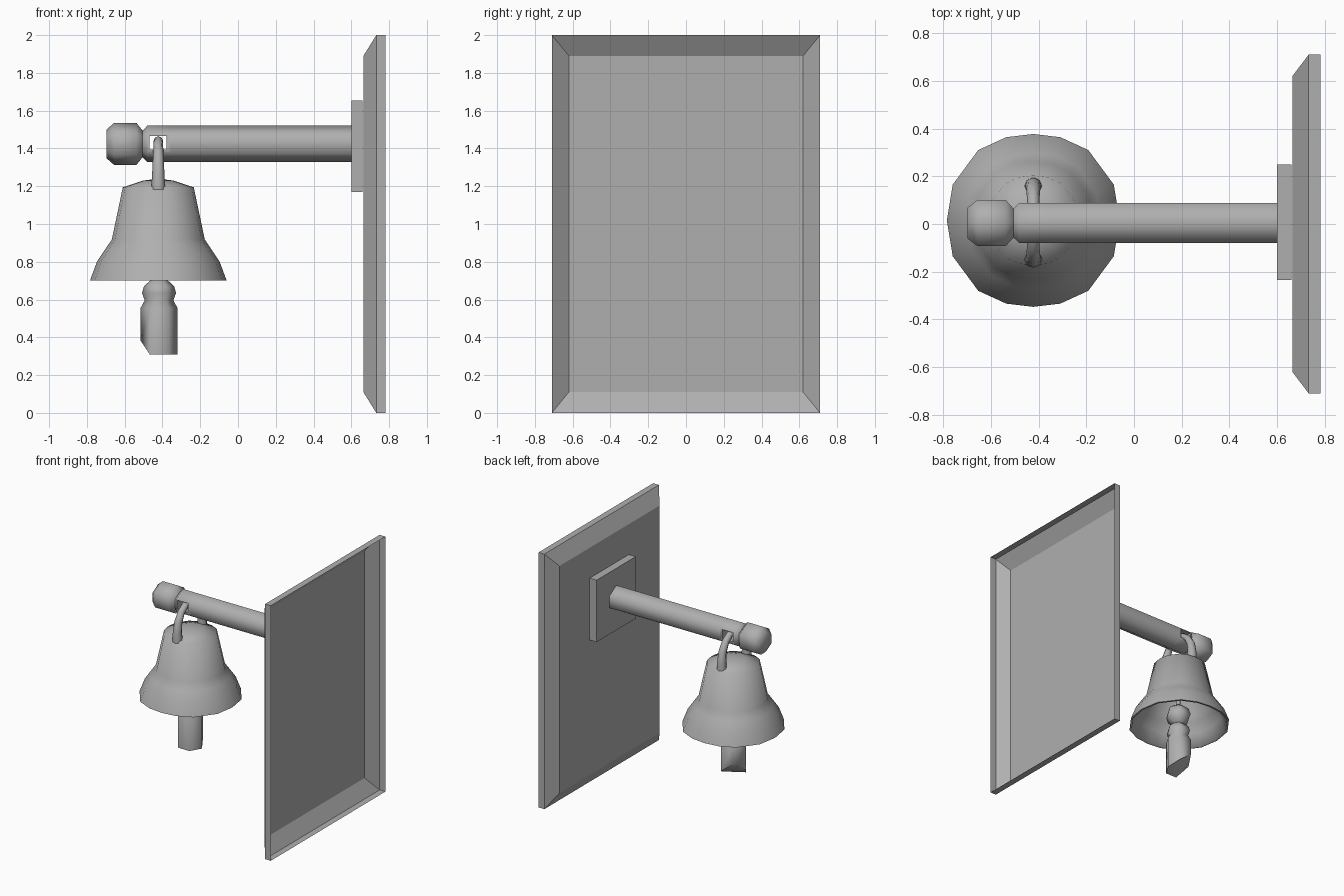
import bpy, bmesh
from math import sin, cos, radians
from mathutils import Matrix, Vector

old = bpy.data.objects.get("Cube")
if old:
    bpy.data.objects.remove(old, do_unlink=True)

TONE = (0.43, 0.43, 0.43, 1)
grey = bpy.data.materials.new("plain_grey")
grey.use_nodes = True
grey.diffuse_color = TONE
grey.node_tree.nodes["Principled BSDF"].inputs["Base Color"].default_value = TONE


def activate(obj):
    bpy.ops.object.select_all(action='DESELECT')
    obj.select_set(True)
    bpy.context.view_layer.objects.active = obj


def finish(name, bm, smooth=None):
    mesh = bpy.data.meshes.new(name)
    bm.to_mesh(mesh)
    bm.free()
    mesh.materials.append(grey)
    obj = bpy.data.objects.new(name, mesh)
    bpy.context.collection.objects.link(obj)
    if smooth:
        activate(obj)
        bpy.ops.object.shade_smooth_by_angle(angle=radians(smooth))
    return obj


def turned(profile, angles, place, bulge=0):
    """Sweep (radius, height) points around z, bulging on the diagonals."""
    bm = bmesh.new()
    rings = []
    for r, h in profile:
        ring = []
        for a in map(radians, angles):
            d = r * (1 + bulge * (1 - cos(4 * a)))
            ring.append(bm.verts.new((d * cos(a), d * sin(a), h)))
        rings.append(ring)
    n = len(angles)
    for low, high in zip(rings, rings[1:]):
        for i in range(n):
            j = (i + 1) % n
            bm.faces.new((low[i], low[j], high[j], high[i]))
    if profile[0][0] > 0:
        bm.faces.new(rings[0][::-1])
    if profile[-1][0] > 0:
        bm.faces.new(rings[-1])
    bmesh.ops.remove_doubles(bm, verts=bm.verts, dist=0.0005)
    bmesh.ops.transform(bm, matrix=place, verts=bm.verts)
    bmesh.ops.recalc_face_normals(bm, faces=bm.faces)
    return bm


def box(name, low, high):
    bm = bmesh.new()
    low, high = Vector(low), Vector(high)
    bmesh.ops.create_cube(bm, size=1, matrix=Matrix.Translation((low + high) / 2)
                          @ Matrix.Diagonal((*(high - low), 1)))
    return finish(name, bm)


HEX = range(0, 360, 60)
BELL_X = -0.422

# Wall panel: a thin dished tray, open towards the wall
bm = bmesh.new()
loops = []
for x, y, margin in ((0.782, 0.71, 0), (0.732, 0.71, 0), (0.664, 0.62, 0.11)):
    loops.append([bm.verts.new((x, sy * y, z)) for sy, z in
                  ((-1, margin), (1, margin), (1, 2 - margin), (-1, 2 - margin))])
for a, b in zip(loops, loops[1:]):
    for i in range(4):
        j = (i + 1) % 4
        bm.faces.new((a[i], a[j], b[j], b[i]))
bm.faces.new(loops[-1])
bmesh.ops.recalc_face_normals(bm, faces=bm.faces)
finish("wall_panel", bm)

# Square mount
box("mounting_block", (0.60, -0.235, 1.17), (0.66, 0.25, 1.655))

# Six-sided arm with knob, neck and slot
arm_profile = [(0.075, -0.697), (0.112, -0.655), (0.112, -0.538), (0.07, -0.505),
               (0.097, -0.48), (0.097, -0.355), (0.097, 0.61)]
place = Matrix.Translation((0, 0.004, 1.424)) @ Matrix.Rotation(radians(90), 4, 'Y')
arm = finish("arm", turned(arm_profile, HEX, place))
cutter = box("slot_cutter", (-0.468, -0.3, 1.395), (-0.378, 0.3, 1.467))
cutter.hide_render = True
slot = arm.modifiers.new("slot", 'BOOLEAN')
slot.operation = 'DIFFERENCE'
slot.object = cutter
activate(arm)
bpy.ops.object.modifier_apply(modifier="slot")
bpy.data.objects.remove(cutter, do_unlink=True)
activate(arm)
bpy.ops.object.shade_smooth_by_angle(angle=radians(65))

# Hollow bell with slightly uneven facets
quarter = (0, 24, 52, 72)
bell_angles = [side + a for side in (0, 180)
               for a in (*quarter, 90, *(180 - q for q in quarter[:0:-1]))]
bell_profile = [(0, 1.24), (0.08, 1.23), (0.188, 1.194), (0.246, 0.918), (0.282, 0.865),
                (0.325, 0.80), (0.362, 0.70)]
bell_profile += [(max(r - 0.015, 0), h - (0.02 if h > 1 else 0)) for r, h in bell_profile[:0:-1]]
bell_profile += [(0, 1.215)]
finish("bell", turned(bell_profile, bell_angles, Matrix.Translation((BELL_X, 0.015, 0)),
                      bulge=0.018), 75)

# Six-sided clapper with collar and ball, hung inside the bell
clapper_profile = [(0.098, 0.31), (0.098, 0.555), (0.076, 0.595), (0.09, 0.635),
                   (0.08, 0.67), (0.048, 0.70), (0.08, 0.73), (0.095, 0.775),
                   (0.08, 0.825), (0.04, 0.855), (0.015, 0.86), (0.015, 1.215)]
bm = turned(clapper_profile, HEX, Matrix.Identity(4))
# Its foot is cut off at a slant towards the back right
for v in bm.verts:
    if v.co.z < 0.32:
        v.co.z += max(0, 1.24 * v.co.dot(Vector((-0.6, 0.8, 0))) - 0.0)
bmesh.ops.triangulate(bm, faces=[f for f in bm.faces if max(v.co.z for v in f.verts) < 0.5])
bmesh.ops.translate(bm, vec=(BELL_X + 0.004, 0.01, 0), verts=bm.verts)
finish("clapper", bm, 65)

# Arched hanger, thicker at its feet
curve = bpy.data.curves.new("hanger", 'CURVE')
curve.dimensions = '3D'
curve.bevel_depth = 0.038
curve.bevel_resolution = 2
curve.use_fill_caps = True
half = [(0.152, 1.185, 1), (0.155, 1.25, 0.88), (0.143, 1.33, 0.78),
        (0.105, 1.395, 0.7), (0.055, 1.43, 0.66)]
path = half + [(0, 1.44, 0.66)] + [(-y, z, r) for y, z, r in half[::-1]]
spline = curve.splines.new('POLY')
spline.points.add(len(path) - 1)
for point, (y, z, r) in zip(spline.points, path):
    point.co = (BELL_X, y + 0.006, z, 1)
    point.radius = r
hanger = bpy.data.objects.new("hanger", curve)
bpy.context.collection.objects.link(hanger)
curve.materials.append(grey)
activate(hanger)
bpy.ops.object.convert(target='MESH')
bpy.ops.object.shade_smooth_by_angle(angle=radians(50))
